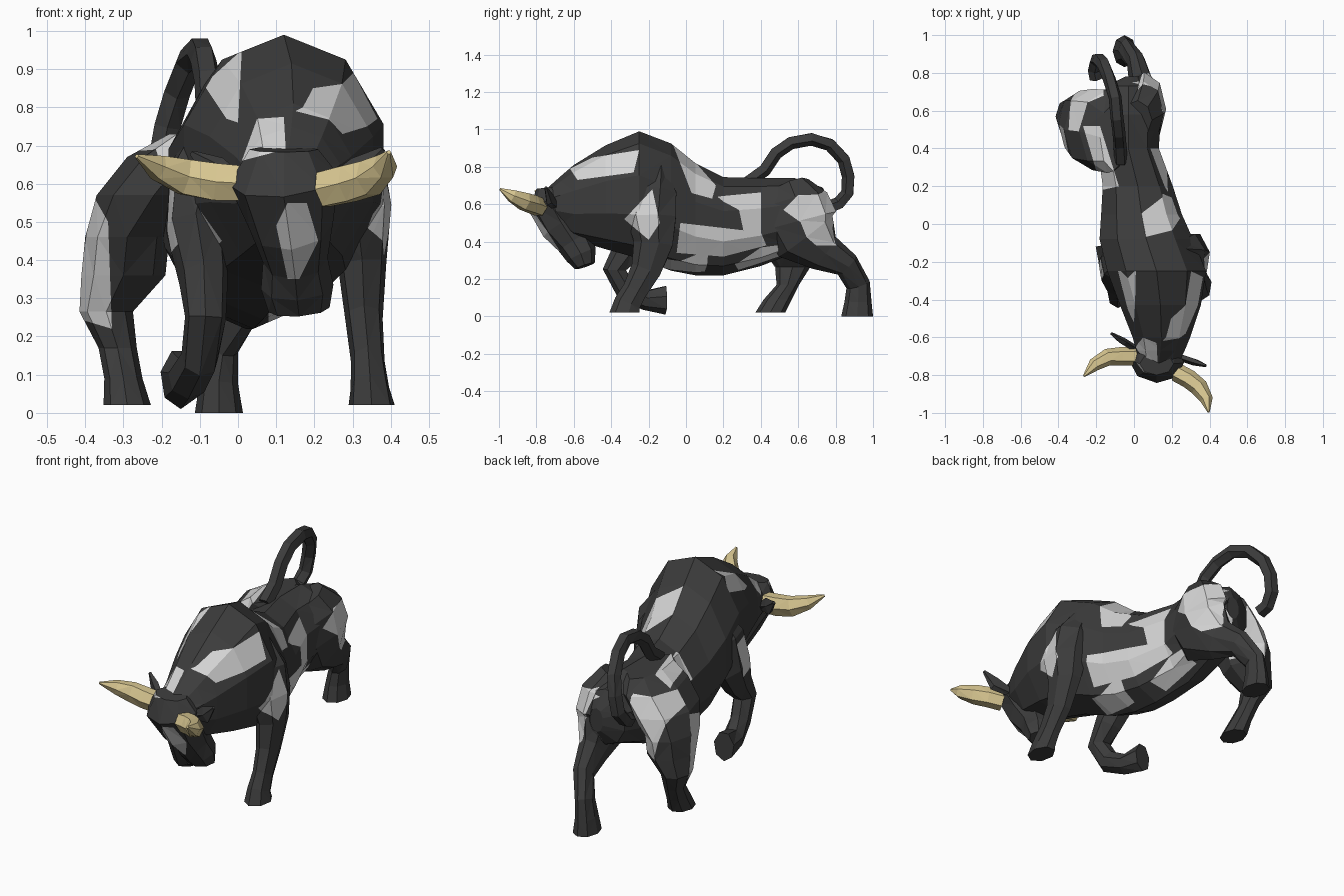
import bpy, bmesh, math
from mathutils import Vector


def material(name, rgb):
    m = bpy.data.materials.new(name)
    m.diffuse_color = (*rgb, 1)
    return m


DARK = material("charcoal", (0.045, 0.045, 0.045))
LIGHT = material("light grey", (0.66, 0.66, 0.66))
HORN = material("horn cream", (0.70, 0.58, 0.29))


def tube(name, rings, n=7, ref=(1, 0, 0), mats=(DARK, LIGHT), tangent=None):
    """Loft of n-sided rings (x, y, z, half width along ref, half depth)."""
    bm = bmesh.new()
    pts = [Vector(r[:3]) for r in rings]
    loops = []
    for i, r in enumerate(rings):
        if tangent:
            t = Vector(tangent)
        elif pts[i].z < 0.03:  # soles stay flat on the ground
            t = Vector((0, 0, -1))
        else:
            a, b = pts[max(i - 1, 0)], pts[min(i + 1, len(pts) - 1)]
            t = (b - a).normalized()
        side = Vector(ref) - t * t.dot(Vector(ref))
        side.normalize()
        up = t.cross(side)
        loops.append([bm.verts.new(pts[i]
                      + side * r[3] * math.cos(math.pi / 2 + 2 * math.pi * k / n)
                      + up * r[4] * math.sin(math.pi / 2 + 2 * math.pi * k / n))
                      for k in range(n)])
    for a, b in zip(loops, loops[1:]):
        for k in range(n):
            j = (k + 1) % n
            bm.faces.new((a[k], a[j], b[j], b[k]))
    bm.faces.new(loops[0])
    bm.faces.new(loops[-1])
    bmesh.ops.recalc_face_normals(bm, faces=bm.faces)
    bmesh.ops.triangulate(bm, faces=bm.faces)
    me = bpy.data.meshes.new(name)
    bm.to_mesh(me)
    bm.free()
    ob = bpy.data.objects.new(name, me)
    bpy.context.collection.objects.link(ob)
    for m in mats:
        me.materials.append(m)
    return ob


def patch(objs, view, poly, facing=0.15, low=-1):
    """Cut a convex outline, seen along an axis, into the faces turned that way."""
    axis = "xyz".index(view[1])
    d = Vector((0, 0, 0))
    d[axis] = 1 if view[0] == "+" else -1

    def embed(p):
        v = list(p)
        v.insert(axis, 0)
        return Vector(v)
    pts = [embed(p) for p in poly]
    mid = sum(pts, Vector()) / len(pts)
    planes = []
    for a, b in zip(pts, pts[1:] + pts[:1]):
        no = d.cross(b - a).normalized()
        planes.append((a, no if no.dot(mid - a) > 0 else -no))
    for ob in objs:
        bm = bmesh.new()
        bm.from_mesh(ob.data)
        done = []

        def inside():
            bm.normal_update()
            return [f for f in bm.faces if f.normal.dot(d) > facing
                    and f.calc_center_median().z > low and
                    all((f.calc_center_median() - c).dot(n) > 0 for c, n in done)]
        for co, no in planes:
            faces = inside()
            geom = faces + list({e for f in faces for e in f.edges}) \
                + list({v for f in faces for v in f.verts})
            if faces:
                bmesh.ops.bisect_plane(bm, geom=geom, dist=1e-5, plane_co=co, plane_no=no)
            done.append((co, no))
        for f in inside():
            f.material_index = 1
        bm.to_mesh(ob.data)
        bm.free()


# Torso and neck: y, centre x, top, bottom, half width
sections = [
    (0.78, -0.01, 0.60, 0.47, 0.04), (0.73, -0.03, 0.69, 0.39, 0.12),
    (0.58, -0.03, 0.74, 0.34, 0.18), (0.40, -0.03, 0.74, 0.27, 0.17),
    (0.20, 0.02, 0.745, 0.22, 0.195), (0.05, 0.04, 0.82, 0.22, 0.225),
    (-0.08, 0.065, 0.925, 0.245, 0.26), (-0.25, 0.12, 0.99, 0.31, 0.275),
    (-0.43, 0.14, 0.915, 0.36, 0.225), (-0.60, 0.145, 0.81, 0.41, 0.16),
    (-0.67, 0.14, 0.75, 0.46, 0.135), (-0.76, 0.13, 0.67, 0.52, 0.10)]
body = tube("body", [(cx, y, (t + b) / 2, w, (t - b) / 2) for y, cx, t, b, w in sections],
            n=10, tangent=(0, -1, 0))

# Lowered head
head = tube("head", [
    (0.12, -0.74, 0.69, 0.09, 0.06), (0.12, -0.73, 0.61, 0.145, 0.12),
    (0.14, -0.66, 0.49, 0.11, 0.12), (0.15, -0.60, 0.40, 0.085, 0.095),
    (0.155, -0.56, 0.33, 0.095, 0.085), (0.16, -0.54, 0.27, 0.08, 0.055)], n=8)

# Legs, each from shoulder or hip to hoof
front_right = tube("front_leg_right", [
    (0.22, -0.15, 0.78, 0.07, 0.06), (0.28, -0.17, 0.66, 0.105, 0.13),
    (0.31, -0.18, 0.53, 0.095, 0.14),
    (0.325, -0.17, 0.39, 0.065, 0.11), (0.33, -0.21, 0.25, 0.05, 0.085),
    (0.34, -0.27, 0.14, 0.045, 0.07), (0.345, -0.31, 0.07, 0.052, 0.075),
    (0.35, -0.325, 0.02, 0.062, 0.085)])
front_left = tube("front_leg_left", [
    (-0.05, -0.17, 0.76, 0.06, 0.05), (-0.08, -0.20, 0.64, 0.10, 0.11),
    (-0.11, -0.23, 0.48, 0.08, 0.12),
    (-0.09, -0.31, 0.35, 0.065, 0.085), (-0.085, -0.38, 0.25, 0.055, 0.065),
    (-0.10, -0.32, 0.14, 0.05, 0.06), (-0.13, -0.22, 0.09, 0.055, 0.055),
    (-0.15, -0.11, 0.09, 0.055, 0.08)])
hind_right = tube("hind_leg_right", [
    (0.02, 0.56, 0.70, 0.08, 0.10), (0.05, 0.59, 0.62, 0.11, 0.17),
    (0.055, 0.61, 0.51, 0.115, 0.20), (0.055, 0.64, 0.43, 0.10, 0.18),
    (0.04, 0.74, 0.34, 0.065, 0.105), (0.01, 0.86, 0.275, 0.05, 0.07),
    (-0.04, 0.92, 0.17, 0.042, 0.065), (-0.05, 0.92, 0.08, 0.05, 0.072),
    (-0.05, 0.915, 0.0, 0.063, 0.085)], n=8)
hind_left = tube("hind_leg_left", [
    (-0.11, 0.46, 0.73, 0.07, 0.18), (-0.14, 0.49, 0.67, 0.15, 0.22),
    (-0.22, 0.50, 0.57, 0.15, 0.215), (-0.29, 0.53, 0.46, 0.11, 0.175),
    (-0.30, 0.55, 0.36, 0.11, 0.14), (-0.345, 0.57, 0.265, 0.07, 0.095),
    (-0.315, 0.545, 0.17, 0.05, 0.06), (-0.30, 0.49, 0.09, 0.05, 0.075),
    (-0.29, 0.45, 0.02, 0.062, 0.08)], n=8, tangent=(0, 0, -1))

# Curled tail
tail_path = [(-0.07, 0.33, 0.72), (-0.075, 0.42, 0.785), (-0.08, 0.48, 0.875),
             (-0.09, 0.56, 0.93), (-0.10, 0.67, 0.95), (-0.13, 0.77, 0.92),
             (-0.16, 0.845, 0.84), (-0.185, 0.87, 0.75), (-0.20, 0.865, 0.66),
             (-0.21, 0.82, 0.605), (-0.20, 0.77, 0.585)]
tube("tail", [(*p, 0.036, 0.037) for p in tail_path], n=5)

# Horns
tube("horn_left", [
    (0.03, -0.70, 0.60, 0.052, 0.05), (-0.06, -0.70, 0.605, 0.056, 0.05),
    (-0.14, -0.705, 0.618, 0.053, 0.045), (-0.21, -0.745, 0.643, 0.036, 0.035),
    (-0.265, -0.805, 0.672, 0.006, 0.006)], n=6, ref=(0, 0, 1), mats=(HORN,))
tube("horn_right", [
    (0.225, -0.785, 0.585, 0.052, 0.05), (0.29, -0.82, 0.60, 0.054, 0.05),
    (0.345, -0.865, 0.615, 0.052, 0.048), (0.385, -0.93, 0.645, 0.037, 0.034),
    (0.395, -0.995, 0.682, 0.006, 0.006)], n=6, ref=(0, 0, 1), mats=(HORN,))

# Ears
tube("ear_left", [(0.02, -0.67, 0.59, 0.02, 0.02), (-0.06, -0.62, 0.63, 0.045, 0.02),
                  (-0.12, -0.58, 0.68, 0.008, 0.008)], n=5, ref=(0, 0, 1))
tube("ear_right", [(0.23, -0.70, 0.59, 0.02, 0.02), (0.32, -0.73, 0.63, 0.045, 0.02),
                   (0.38, -0.75, 0.69, 0.008, 0.008)], n=5, ref=(0, 0, 1))

# Light coat patches: right side
patch([body], "+x", [(-0.62, 0.79), (-0.50, 0.85), (-0.25, 0.89), (-0.28, 0.77), (-0.58, 0.73)])
patch([body], "+x", [(-0.07, 0.92), (0.0, 0.88), (0.16, 0.70), (0.14, 0.63), (0.03, 0.66)])
patch([body, front_right], "+x", [(-0.33, 0.52), (-0.18, 0.68), (-0.14, 0.50), (-0.20, 0.41)])
patch([body], "+x", [(-0.05, 0.34), (0.20, 0.32), (0.43, 0.38), (0.40, 0.45), (-0.03, 0.50)])
patch([body, hind_right], "+x",
      [(0.52, 0.57), (0.60, 0.65), (0.75, 0.65), (0.80, 0.38), (0.68, 0.455)])
# Face, forehead and left of the hump
patch([head], "-y", [(0.10, 0.49), (0.13, 0.55), (0.18, 0.55), (0.21, 0.45),
                     (0.16, 0.35), (0.13, 0.35)])
patch([body, head], "-y", [(0.01, 0.66), (0.05, 0.77), (0.12, 0.775), (0.125, 0.69)])
patch([body], "-y", [(-0.09, 0.86), (0.01, 0.95), (0.0, 0.76), (-0.03, 0.77)])
# Left side and rump
patch([body, front_left], "-x", [(-0.36, 0.45), (-0.30, 0.64), (-0.18, 0.62), (-0.24, 0.42)],
      facing=0.7)
patch([hind_left], "-y", [(-0.43, 0.25), (-0.38, 0.57), (-0.34, 0.50), (-0.33, 0.22)])
patch([body, hind_left], "+z", [(-0.27, 0.52), (-0.18, 0.52), (-0.08, 0.20), (-0.17, 0.18)],
      low=0.4)
patch([hind_left], "+y", [(-0.36, 0.66), (-0.16, 0.68), (-0.18, 0.40), (-0.29, 0.35)])
patch([body, hind_right], "+y", [(0.02, 0.68), (0.18, 0.64), (0.16, 0.38), (0.08, 0.38)])
# Underside
patch([body], "-z", [(0.08, -0.12), (0.20, -0.10), (0.20, 0.12), (0.08, 0.10)])
patch([body], "-z", [(0.02, 0.28), (0.11, 0.26), (0.09, 0.50), (0.0, 0.50)])
